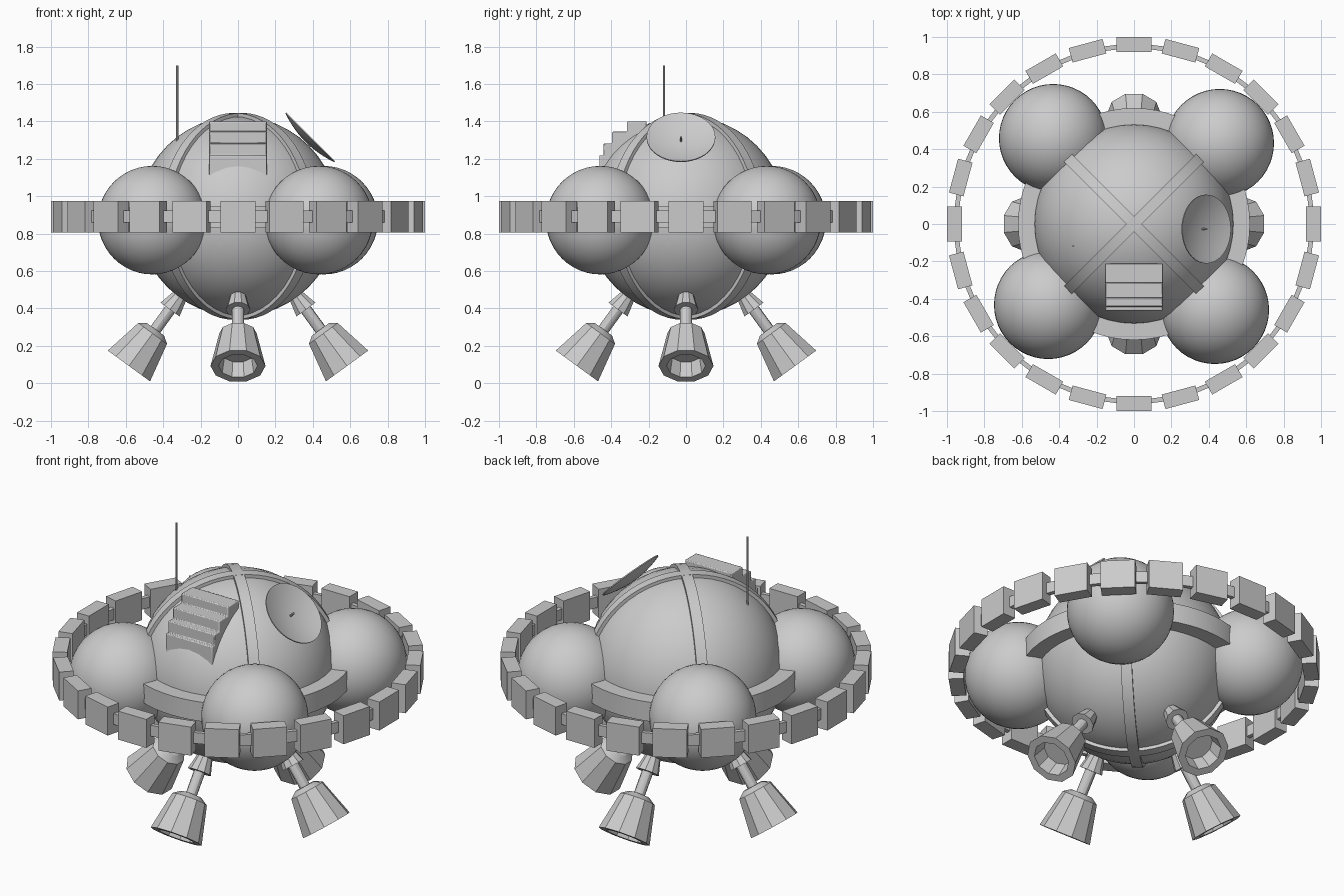
import bpy, bmesh, math
from mathutils import Matrix, Vector

if "Cube" in bpy.data.objects:
    bpy.data.objects.remove(bpy.data.objects["Cube"])

CZ = 0.8925                      # height of the hull centre
HULL = Matrix.Translation((0, 0, CZ))


def finish(bm, name, matrix=Matrix(), angle=30):
    bmesh.ops.remove_doubles(bm, verts=bm.verts, dist=1e-5)
    bmesh.ops.recalc_face_normals(bm, faces=bm.faces)
    me = bpy.data.meshes.new(name)
    bm.to_mesh(me)
    bm.free()
    ob = bpy.data.objects.new(name, me)
    bpy.context.collection.objects.link(ob)
    ob.matrix_world = matrix
    bpy.ops.object.select_all(action='DESELECT')
    bpy.context.view_layer.objects.active = ob
    ob.select_set(True)
    bpy.ops.object.shade_smooth_by_angle(angle=math.radians(angle))
    return ob


def lathe(name, profile, segs, matrix=Matrix(), closed=False):
    """Revolve (radius, height) points about local z."""
    bm = bmesh.new()
    pts = profile + profile[:1] if closed else profile
    vs = [bm.verts.new((r, 0, z)) for r, z in pts]
    edges = [bm.edges.new(p) for p in zip(vs, vs[1:])]
    bmesh.ops.spin(bm, geom=vs + edges, cent=(0, 0, 0), axis=(0, 0, 1),
                   angle=math.tau, steps=segs, use_duplicate=False)
    return finish(bm, name, matrix)


def ring(name, r0, r1, z0, z1, segs, matrix=Matrix()):
    return lathe(name, [(r0, z0), (r1, z0), (r1, z1), (r0, z1)], segs, matrix, True)


def ball(name, centre, radius):
    bm = bmesh.new()
    bmesh.ops.create_uvsphere(bm, u_segments=48, v_segments=24, radius=radius)
    return finish(bm, name, Matrix.Translation(centre))


# Main hull with equator collar and two diagonal straps
ball("hull", (0, 0, CZ), 0.535)
ring("equator_collar", 0.52, 0.62, 0.83, 0.945, 64)
for i, a in enumerate((45, 135)):
    m = HULL @ Matrix.Rotation(math.radians(a), 4, 'Z') @ Matrix.Rotation(math.pi / 2, 4, 'X')
    ring(f"hull_strap_{i}", 0.52, 0.553, -0.03, 0.03, 64, m)

# Four tanks around the hull, slightly turned off the diagonals
for i in range(4):
    a = math.radians(43.3 + 90 * i)
    ball(f"tank_{i}", (0.63 * math.cos(a), 0.63 * math.sin(a), 0.872), 0.29)

# Outer ring: 24 boxes threaded on a thin hoop
ring("outer_hoop", 0.945, 0.97, 0.86, 0.925, 24)
for i in range(24):
    bm = bmesh.new()
    bmesh.ops.create_cube(bm, size=1)
    bmesh.ops.scale(bm, vec=(0.08, 0.187, 0.17), verts=bm.verts)
    m = Matrix.Rotation(math.tau * i / 24, 4, 'Z') @ Matrix.Translation((0.959, 0, 0.89))
    finish(bm, f"ring_box_{i:02d}", m)

# Four thrusters aimed outward from the hull centre
for i in range(4):
    a = math.tau * i / 4
    d = Vector((0.589 * math.cos(a), 0.589 * math.sin(a), -0.808))
    m = HULL @ d.to_track_quat('Z', 'Y').to_matrix().to_4x4()
    lathe(f"thruster_mount_{i}", [(0, 0.5), (0.036, 0.5), (0.066, 0.617), (0, 0.617)], 10, m)
    lathe(f"thruster_stem_{i}", [(0, 0.58), (0.031, 0.58), (0.031, 0.77), (0, 0.77)], 12, m)
    lathe(f"thruster_bell_{i}", [(0, 0.748), (0.06, 0.748), (0.1, 0.775), (0.147, 0.99),
                                 (0.104, 0.99), (0.09, 0.9), (0, 0.9)], 10, m)

# Stepped block on the front of the hull
bm = bmesh.new()
steps = [(-0.21, 1.25), (-0.21, 1.40), (-0.315, 1.40), (-0.315, 1.345), (-0.395, 1.345),
         (-0.395, 1.283), (-0.44, 1.283), (-0.44, 1.218), (-0.463, 1.218), (-0.463, 1.06),
         (-0.40, 1.06)]
face = bm.faces.new([bm.verts.new((-0.154, y, z)) for y, z in steps])
ext = bmesh.ops.extrude_face_region(bm, geom=[face])
bmesh.ops.translate(bm, vec=(0.308, 0, 0),
                    verts=[g for g in ext["geom"] if isinstance(g, bmesh.types.BMVert)])
block = finish(bm, "front_steps")
bev = block.modifiers.new("soft_edges", 'BEVEL')
bev.width, bev.segments = 0.005, 2

# Dish with a small feed, tilted to the right
dish = Matrix.Translation((0.388, -0.027, 1.317)) @ Matrix.Rotation(math.pi / 4, 4, 'Y')
R, depth = 0.184, 0.032
bowl = [(R * k / 6, depth * ((k / 6) ** 2 - 1)) for k in range(7)]
lathe("dish", bowl + [(r, z - 0.006) for r, z in reversed(bowl)], 40, dish)
lathe("dish_feed", [(0, -0.034), (0.006, -0.034), (0.006, 0), (0, 0)], 8, dish)

# Whip antenna
lathe("antenna", [(0, 1.24), (0.006, 1.24), (0.006, 1.70), (0, 1.70)], 8,
      Matrix.Translation((-0.325, -0.117, 0)))
